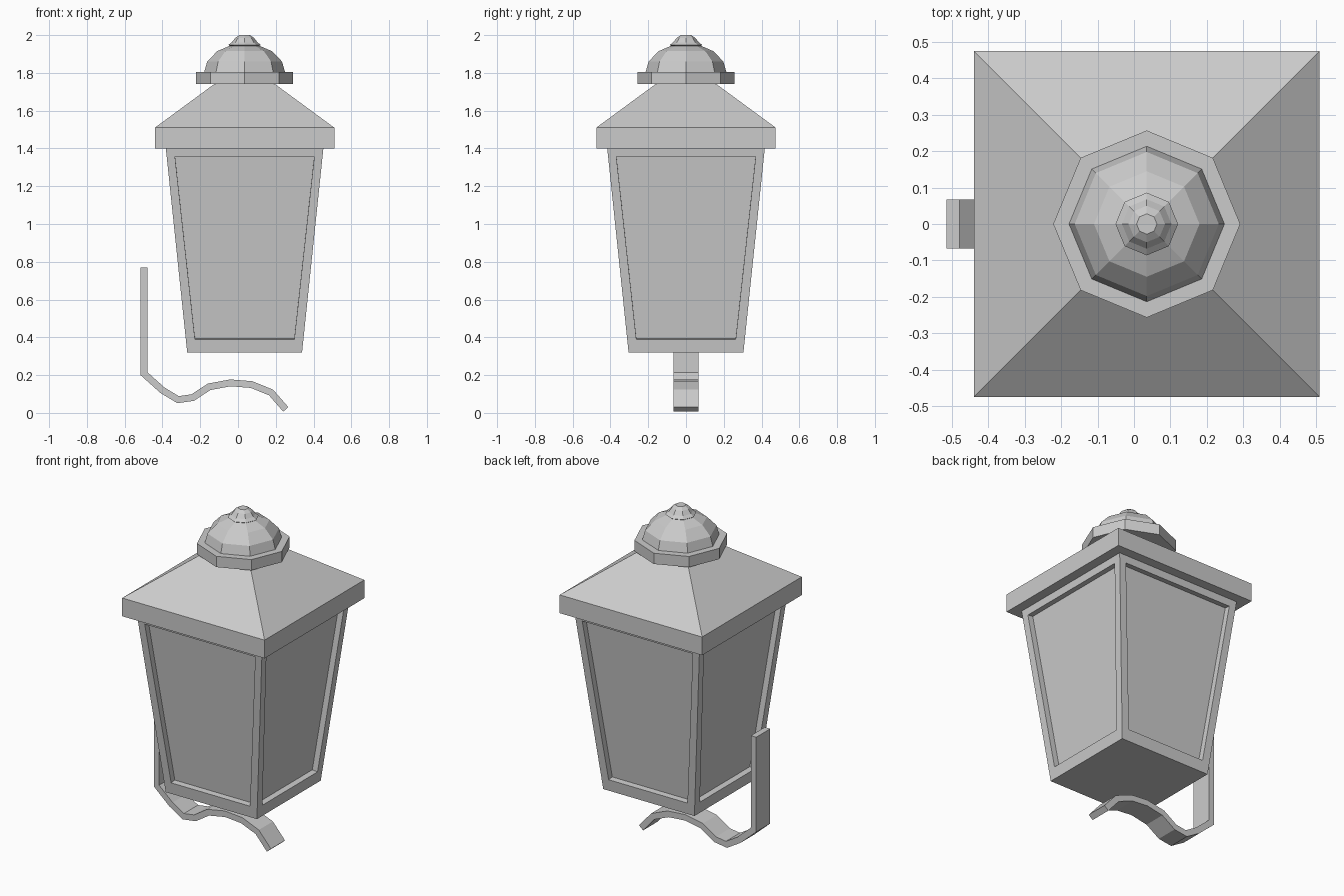
import bpy, bmesh
from math import pi, cos, sin, sqrt
from mathutils import Vector

if "Cube" in bpy.data.objects:
    bpy.data.objects.remove(bpy.data.objects["Cube"])

CX = 0.035  # lantern axis


def finish(name, bm):
    bmesh.ops.recalc_face_normals(bm, faces=bm.faces)
    mesh = bpy.data.meshes.new(name)
    bm.to_mesh(mesh)
    bm.free()
    obj = bpy.data.objects.new(name, mesh)
    bpy.context.collection.objects.link(obj)
    return obj


def turned(profile, sides):
    """Closed faceted solid from (radius, z) rings; squares use half-width."""
    bm = bmesh.new()
    start, scale = (pi / 4, sqrt(2)) if sides == 4 else (0, 1)
    rings = []
    for r, z in profile:
        angles = [start + 2 * pi * i / sides for i in range(sides)]
        rings.append([bm.verts.new((CX + r * scale * cos(a), r * scale * sin(a), z))
                      for a in angles])
    for a, b in zip(rings, rings[1:]):
        for i in range(sides):
            j = (i + 1) % sides
            bm.faces.new((a[i], a[j], b[j], b[i]))
    bm.faces.new(rings[0][::-1])
    bm.faces.new(rings[-1])
    bmesh.ops.recalc_face_normals(bm, faces=bm.faces)
    return bm


# Tapered body with a recessed panel in each side
bm = turned([(0.304, 0.32), (0.417, 1.40)], 4)
panels = [f for f in bm.faces if abs(f.normal.z) < 0.5]
bmesh.ops.inset_individual(bm, faces=panels, thickness=0.065)
for f in panels:
    low = [v for v in f.verts if v.co.z < 0.8]
    for v in low:  # taller bottom rail
        up = next(e.other_vert(v) for e in v.link_edges
                  if e in f.edges and e.other_vert(v) not in low)
        v.co = v.co.lerp(up.co, 0.022)
bm.normal_update()
bmesh.ops.inset_individual(bm, faces=panels, thickness=0, depth=-0.035)
finish("lantern_body", bm)

# Hipped roof with a vertical fascia
finish("roof", turned([(0.475, 1.40), (0.475, 1.51), (0.155, 1.745)], 4))

# Octagonal collar, dome and finial
finish("collar", turned([(0.257, 1.74), (0.257, 1.805)], 8))
finish("dome", turned([(0.215, 1.80), (0.198, 1.86), (0.145, 1.915), (0.075, 1.945)], 8))
finish("finial", turned([(0.075, 1.94), (0.086, 1.948), (0.068, 1.962),
                         (0.05, 1.985), (0.028, 2.0)], 8))

# Curved wall bracket: flat strip following a mitred centre line
path = [Vector(p) for p in [
    (-0.497, 0.77), (-0.497, 0.207), (-0.40, 0.12), (-0.317, 0.07), (-0.24, 0.081),
    (-0.153, 0.138), (-0.04, 0.159), (0.072, 0.15), (0.175, 0.108), (0.253, 0.0185)]]
WIDTH, THICK = 0.067, 0.018
bm = bmesh.new()
sections = []
for i, p in enumerate(path):
    d_in = (p - path[i - 1]).normalized() if i else (path[1] - p).normalized()
    d_out = (path[i + 1] - p).normalized() if i < len(path) - 1 else d_in
    t = (d_in + d_out).normalized()
    n = Vector((-t.y, t.x)) * THICK / t.dot(d_in)
    sections.append([bm.verts.new((p.x + s * n.x, y, max(0, p.y + s * n.y)))
                     for s, y in ((1, -WIDTH), (1, WIDTH), (-1, WIDTH), (-1, -WIDTH))])
for a, b in zip(sections, sections[1:]):
    for i in range(4):
        j = (i + 1) % 4
        bm.faces.new((a[i], a[j], b[j], b[i]))
# End caps; the wall end is cut level
for v in sections[0]:
    v.co.z = 0.77
bm.faces.new(sections[0][::-1])
bm.faces.new(sections[-1])
finish("wall_bracket", bm)
